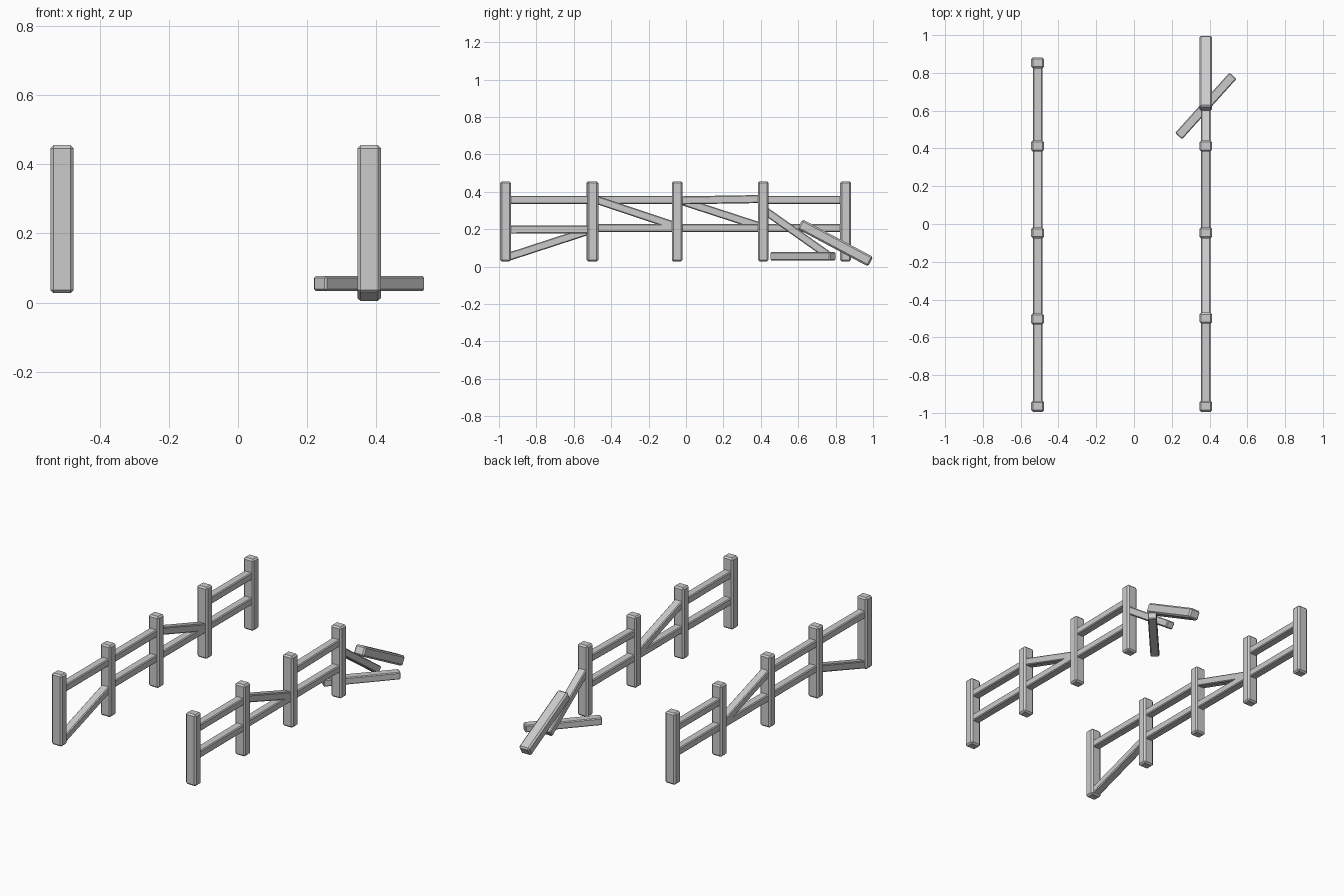
import bpy, bmesh
from math import sin, cos, radians
from mathutils import Vector

if "Cube" in bpy.data.objects:
    bpy.data.objects.remove(bpy.data.objects["Cube"])

POST = (0.068, 0.058)
RAIL = (0.05, 0.043)
LEFT_X, RIGHT_X = -0.51, 0.38


def beam(name, a, b, section, bevel):
    """Chamfered box running from point a to point b."""
    a, b = Vector(a), Vector(b)
    d = b - a
    length = d.length
    d.normalize()
    # Local x stays horizontal, local y follows the beam
    side = d.cross(Vector((0, 0, 1)))
    side = side.normalized() if side.length > 1e-4 else Vector((1, 0, 0))
    up = side.cross(d)
    bm = bmesh.new()
    bmesh.ops.create_cube(bm, size=1)
    for v in bm.verts:
        x, y, z = v.co
        v.co = side * x * section[0] + d * y * length + up * z * section[1]
    bmesh.ops.bevel(bm, geom=bm.edges[:], offset=bevel, segments=1,
                    profile=0.5, affect='EDGES')
    bmesh.ops.recalc_face_normals(bm, faces=bm.faces[:])
    mesh = bpy.data.meshes.new(name)
    bm.to_mesh(mesh)
    bm.free()
    obj = bpy.data.objects.new(name, mesh)
    obj.location = (a + b) / 2
    bpy.context.collection.objects.link(obj)
    return obj


def fence(name, x, posts, rails):
    # Upright posts
    for i, y in enumerate(posts):
        beam(f"{name}_post_{i + 1}", (x, y, 0.027), (x, y, 0.456), POST, 0.009)
    # Rails: (bay index, start height, end height)
    for i, (bay, z0, z1) in enumerate(rails):
        beam(f"{name}_rail_{i + 1}", (x, posts[bay] + 0.01, z0),
             (x, posts[bay + 1] - 0.01, z1), RAIL, 0.005)


TOP, LOW = 0.357, 0.206

# Complete left fence with two slipped rails
fence("left_fence", LEFT_X, [-0.965, -0.503, -0.047, 0.413, 0.853],
      [(0, TOP, TOP), (0, 0.05, 0.194),
       (1, TOP, TOP), (1, LOW, LOW),
       (2, 0.355, 0.212), (2, LOW, LOW),
       (3, TOP, TOP), (3, LOW, LOW)])

# Right fence, collapsed at the back end
fence("right_fence", RIGHT_X, [-0.965, -0.498, -0.047, 0.413],
      [(0, TOP, TOP), (0, 0.197, 0.199),
       (1, 0.36, 0.216), (1, LOW, LOW),
       (2, 0.354, 0.361), (2, LOW, LOW)])

# Broken rail hanging from the last post
beam("hanging_rail", (RIGHT_X, 0.418, 0.302), (RIGHT_X, 0.772, 0.052), RAIL, 0.005)

# Loose rail lying diagonally
h, ang = 0.215, radians(48)
dx, dy = h * cos(ang), h * sin(ang)
beam("fallen_rail", (RIGHT_X - dx, 0.625 - dy, 0.055),
     (RIGHT_X + dx, 0.625 + dy, 0.055), RAIL, 0.005)

# Toppled post resting on the rails
beam("fallen_post", (RIGHT_X, 0.609, 0.227), (RIGHT_X, 0.987, 0.026), POST, 0.009)
